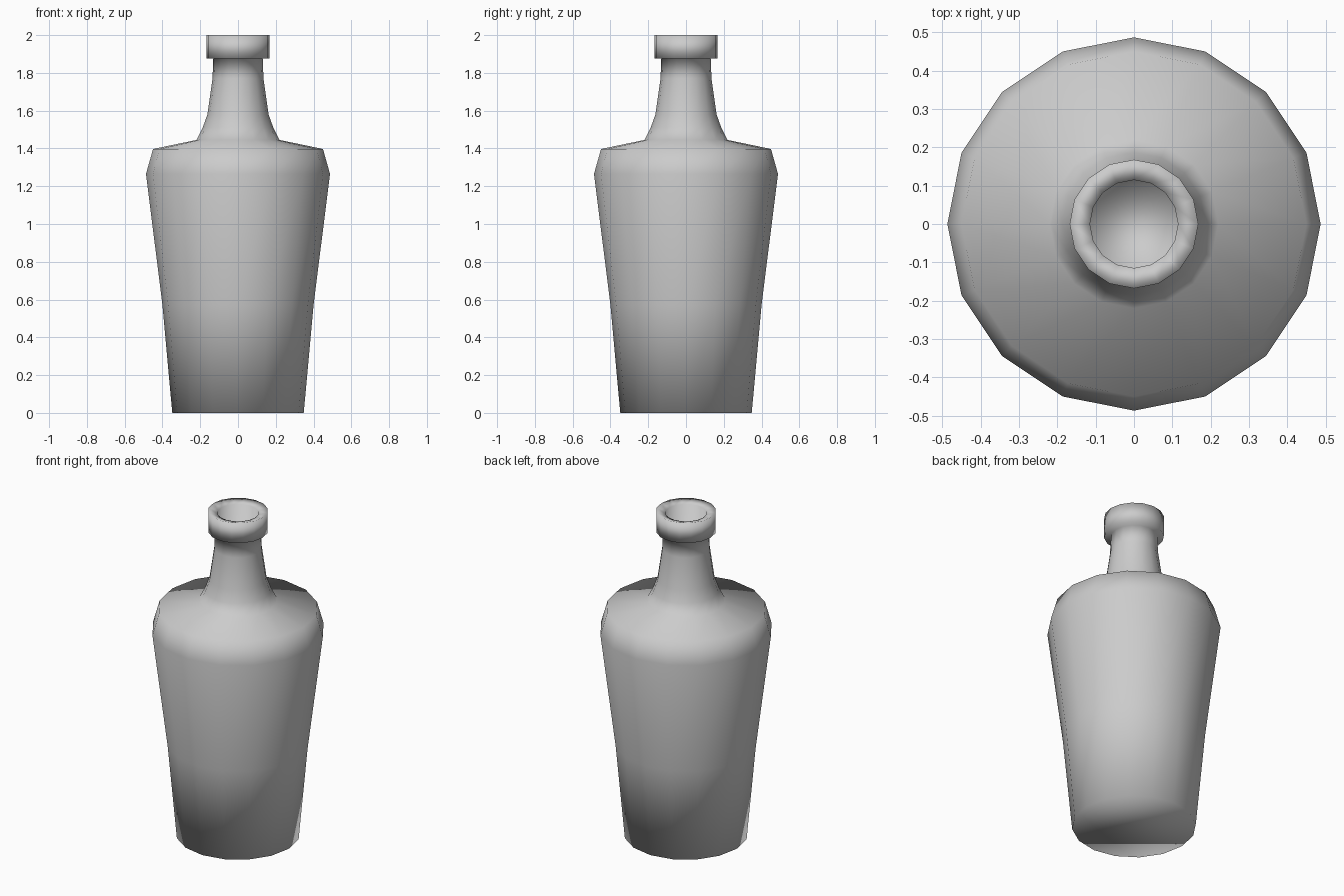
import bpy, bmesh, math

if "Cube" in bpy.data.objects:
    bpy.data.objects.remove(bpy.data.objects["Cube"])

SIDES = 16

# (radius, height) outline from base, up the outside, over the lip, into the mouth
PROFILE = [
    (0.348, 0.0), (0.40, 0.57), (0.487, 1.265), (0.45, 1.397),
    (0.22, 1.445), (0.187, 1.51), (0.162, 1.58), (0.135, 1.77), (0.131, 1.875),
    (0.168, 1.875), (0.168, 2.0), (0.115, 1.985), (0.115, 1.86),
]


def lathe(name, profile, sides):
    bm = bmesh.new()
    rings = []
    for r, z in profile:
        rings.append([bm.verts.new((r * math.cos(2 * math.pi * i / sides),
                                    r * math.sin(2 * math.pi * i / sides), z))
                      for i in range(sides)])
    for a, b in zip(rings, rings[1:]):
        for i in range(sides):
            j = (i + 1) % sides
            bm.faces.new((a[i], a[j], b[j], b[i]))
    # closed base and mouth floor
    bm.faces.new(rings[0][::-1])
    bm.faces.new(rings[-1])
    for f in bm.faces:
        f.smooth = True
    mesh = bpy.data.meshes.new(name)
    bm.to_mesh(mesh)
    bm.free()
    obj = bpy.data.objects.new(name, mesh)
    bpy.context.collection.objects.link(obj)
    return obj


# Bottle body, neck, lip and mouth
lathe("bottle", PROFILE, SIDES)
